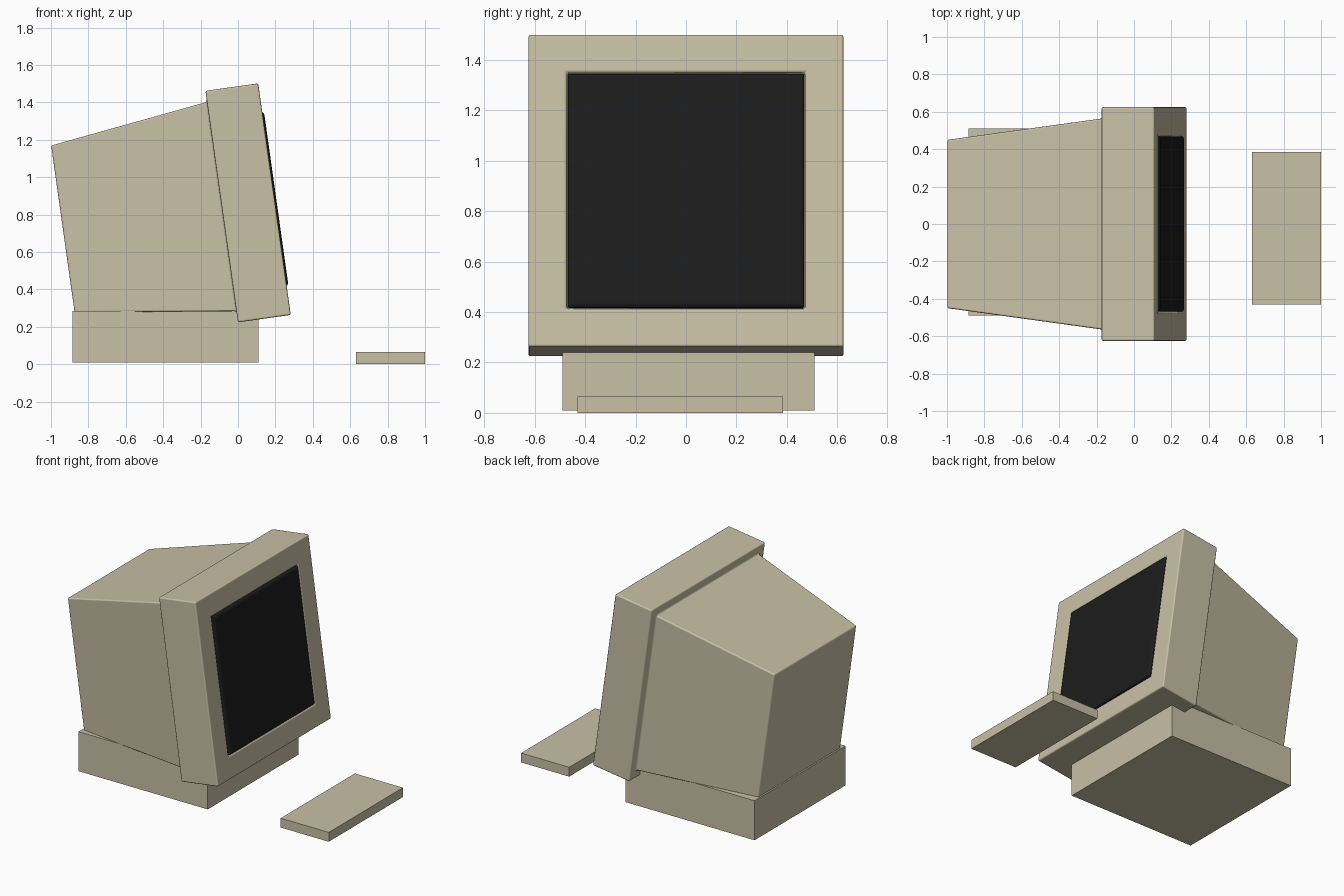
import bpy, bmesh
from math import radians
from mathutils import Matrix

if "Cube" in bpy.data.objects:
    bpy.data.objects.remove(bpy.data.objects["Cube"])


def material(name, rgb):
    m = bpy.data.materials.new(name)
    m.diffuse_color = (*rgb, 1)
    m.use_nodes = True
    m.node_tree.nodes["Principled BSDF"].inputs["Base Color"].default_value = m.diffuse_color
    return m


beige = material("beige_plastic", (0.58, 0.53, 0.38))
black = material("dark_glass", (0.012, 0.012, 0.012))

# Monitor frame: local +x is the screen normal, tilted back 8 degrees
TILT = Matrix.Translation((0.054, 0, 0.8625)) @ Matrix.Rotation(radians(-8), 4, 'Y')


def square_loft(name, rings, mat, bevel, segments):
    """Skin square rings given as (depth, half size), cap both ends, round edges."""
    bm = bmesh.new()
    loops = [[bm.verts.new((x, sy * h, sz * h))
              for sy, sz in ((-1, -1), (1, -1), (1, 1), (-1, 1))] for x, h in rings]
    for a, b in zip(loops, loops[1:]):
        for i in range(4):
            j = (i + 1) % 4
            bm.faces.new((a[i], a[j], b[j], b[i]))
    bm.faces.new(loops[0][::-1])
    bm.faces.new(loops[-1])
    bmesh.ops.recalc_face_normals(bm, faces=bm.faces)
    me = bpy.data.meshes.new(name)
    bm.to_mesh(me)
    bm.free()
    me.materials.append(mat)
    ob = bpy.data.objects.new(name, me)
    bpy.context.collection.objects.link(ob)
    ob.matrix_world = TILT
    mod = ob.modifiers.new("rounded_edges", 'BEVEL')
    mod.width, mod.segments = bevel, segments
    mod.limit_method, mod.angle_limit = 'ANGLE', radians(25)
    for p in me.polygons:
        p.use_smooth = True
    mod.harden_normals = True
    return ob


def box(name, lo, hi, mat):
    bpy.ops.mesh.primitive_cube_add(size=1, location=[(a + b) / 2 for a, b in zip(lo, hi)])
    ob = bpy.context.object
    ob.name = name
    ob.scale = [b - a for a, b in zip(lo, hi)]
    bpy.ops.object.transform_apply(location=False, rotation=False, scale=True)
    ob.data.materials.append(mat)


# Tapered rear housing, stepped bezel and shallow screen opening
square_loft("monitor_housing",
            [(-1.0, 0.45), (-0.1425, 0.565), (-0.1425, 0.625),
             (0.1425, 0.625), (0.1425, 0.475), (0.125, 0.468)],
            beige, 0.016, 3)

# Slightly proud dark screen
square_loft("screen", [(0.11, 0.468), (0.145, 0.468), (0.152, 0.455)], black, 0.004, 2)

# Plinth and keyboard slab
box("base", (-0.885, -0.49, 0.01), (0.11, 0.51, 0.285), beige)
box("keyboard", (0.63, -0.43, 0.0), (1.0, 0.385, 0.065), beige)
